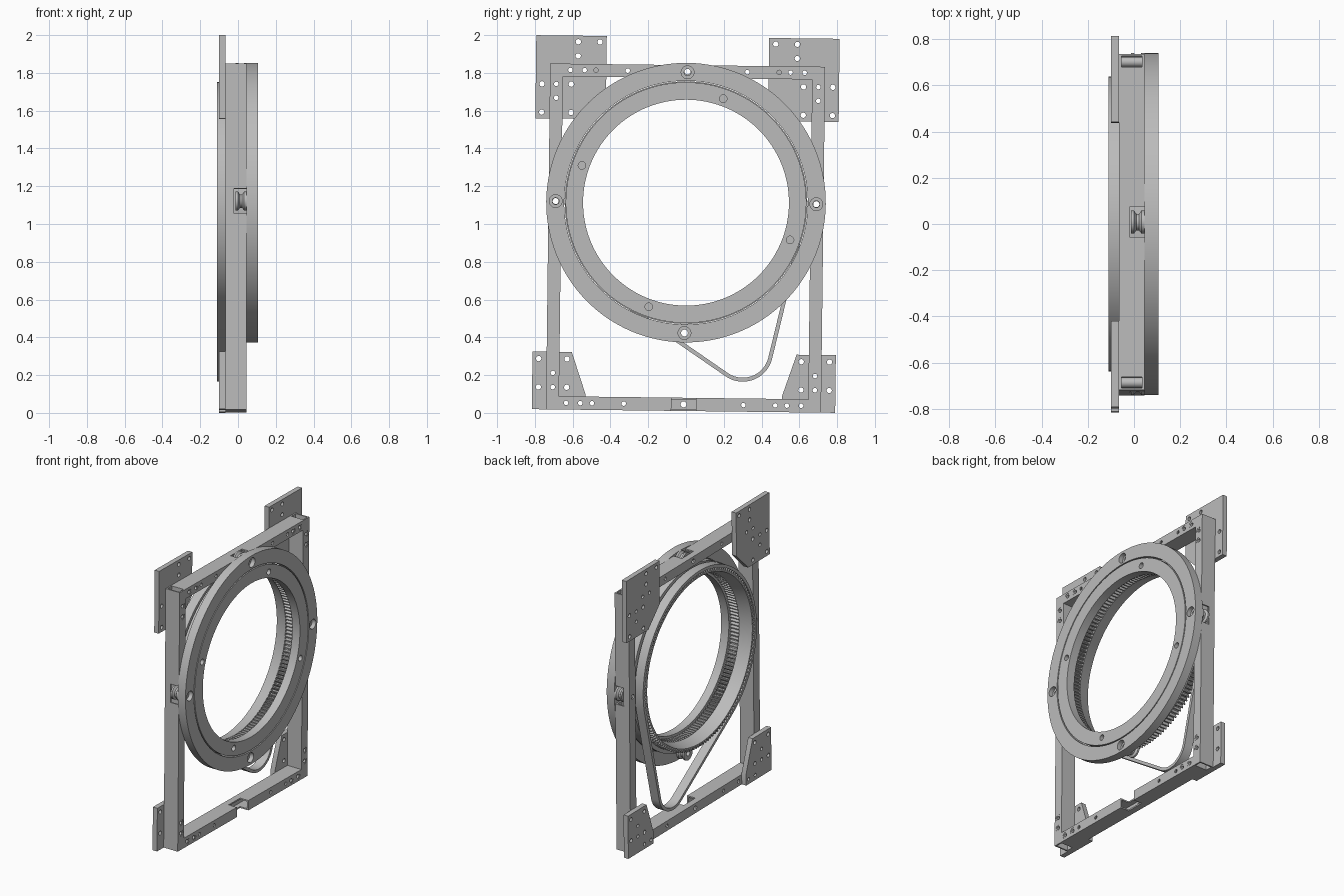
import bpy, bmesh
from math import sin, cos, pi, atan2, acos, hypot, radians
from mathutils import Matrix

if "Cube" in bpy.data.objects:
    bpy.data.objects.remove(bpy.data.objects["Cube"], do_unlink=True)

grey = bpy.data.materials.new("plain_grey")
grey.use_nodes = True
grey.diffuse_color = (0.5, 0.5, 0.5, 1)
grey.node_tree.nodes["Principled BSDF"].inputs["Base Color"].default_value = (0.5, 0.5, 0.5, 1)

# Everything is built around the ring axis (x), in local y and z
CENTRE_Z, TILT = 1.113, -0.012
BACK, FRONT = -0.065, 0.045          # frame depth
OUT, IN, BASE, WALL = 0.728, 0.66, -1.103, 0.01


def make(name, bm):
    bmesh.ops.recalc_face_normals(bm, faces=bm.faces)
    me = bpy.data.meshes.new(name)
    bm.to_mesh(me)
    bm.free()
    ob = bpy.data.objects.new(name, me)
    bpy.context.scene.collection.objects.link(ob)
    return ob


def finish(ob):
    me = ob.data
    me.materials.clear()
    me.materials.append(grey)
    me.shade_smooth()
    me.set_sharp_from_angle(angle=radians(30))
    ob.location = (0, 0, CENTRE_Z)
    ob.rotation_euler = (TILT, 0, 0)


def prism(pts, x0, x1):
    bm = bmesh.new()
    a = [bm.verts.new((x0, y, z)) for y, z in pts]
    b = [bm.verts.new((x1, y, z)) for y, z in pts]
    bm.faces.new(a)
    bm.faces.new(b)
    for i in range(len(pts)):
        bm.faces.new((a[i - 1], a[i], b[i], b[i - 1]))
    return bm


def box(y0, y1, z0, z1, x0, x1):
    return prism([(y0, z0), (y1, z0), (y1, z1), (y0, z1)], x0, x1)


def band(outer, inner, x0, x1):
    # closed strip between two outlines with equal point counts
    bm = bmesh.new()
    loops = [[bm.verts.new((x, y, z)) for y, z in pts]
             for pts, x in ((outer, x0), (outer, x1), (inner, x1), (inner, x0))]
    for k in range(4):
        p, q = loops[k - 1], loops[k]
        for i in range(len(outer)):
            bm.faces.new((p[i - 1], p[i], q[i], q[i - 1]))
    return bm


def lathe(profile, spots=((0, 0),), seg=128):
    # closed (radius, x) profile spun about the x axis at each spot
    bm = bmesh.new()
    for cy, cz in spots:
        rings = [[bm.verts.new((x, cy + r * cos(2 * pi * i / seg), cz + r * sin(2 * pi * i / seg)))
                  for i in range(seg)] for r, x in profile]
        for k in range(len(rings)):
            p, q = rings[k - 1], rings[k]
            for i in range(seg):
                bm.faces.new((p[i - 1], p[i], q[i], q[i - 1]))
    return bm


def drills(spots, r, x0=-0.2, x1=0.2):
    bm = bmesh.new()
    for y, z in spots:
        m = Matrix.Translation(((x0 + x1) / 2, y, z)) @ Matrix.Rotation(pi / 2, 4, 'Y')
        bmesh.ops.create_cone(bm, cap_ends=True, segments=24, radius1=r, radius2=r,
                              depth=x1 - x0, matrix=m)
    return bm


def cut(ob, bm):
    tool = make("cutter", bm)
    tool.hide_render = True
    mod = ob.modifiers.new("cut", 'BOOLEAN')
    mod.operation, mod.solver, mod.object = 'DIFFERENCE', 'EXACT', tool
    deps = bpy.context.evaluated_depsgraph_get()
    me = bpy.data.meshes.new_from_object(ob.evaluated_get(deps))
    ob.modifiers.clear()
    ob.data = me
    bpy.data.objects.remove(tool, do_unlink=True)


def circle_spots(r, start=0.0):
    return [(r * cos(start + k * pi / 2), r * sin(start + k * pi / 2)) for k in range(4)]


# Bolt positions on one half of the frame
top_bolts = [(0.62, 0.695), (0.545, 0.695)]
post_bolts = [(0.694, 0.62), (0.694, 0.547), (0.694, -0.91), (0.694, -0.985)]
base_bolts = [(0.622, -1.068), (0.547, -1.068)]
bolts = top_bolts + post_bolts + base_bolts


def both(spots):
    return [(s * y, z) for s in (1, -1) for y, z in spots]


# Hollow frame bars with bolt holes and roller windows
NOTCH = 0.065
for side, name in ((1, "left_post"), (-1, "right_post")):
    lo, hi = sorted((side * IN, side * OUT))
    ob = make(name, box(lo, hi, BASE, OUT, BACK, FRONT))
    cut(ob, box(lo + WALL, hi - WALL, BASE - 1, OUT + 1, BACK + WALL, FRONT - WALL))
    cut(ob, drills([(side * y, z) for y, z in post_bolts], 0.022))
    cut(ob, drills([(side * 0.69, 0)], 0.016))
    cut(ob, box(lo - 0.01, hi + 0.01, -NOTCH, NOTCH, -0.02, 0.1))
    finish(ob)
for name, lo, hi, mine in (("top_bar", IN, OUT, top_bolts),
                           ("bottom_bar", BASE, -1.033, base_bolts)):
    mid = mine[0][1]
    ob = make(name, box(-IN, IN, lo, hi, BACK, FRONT))
    cut(ob, box(-1, 1, lo + WALL, hi - WALL, BACK + WALL, FRONT - WALL))
    cut(ob, drills(both(mine), 0.022))
    cut(ob, drills(both([(0.485, mid), (0.317, mid)]), 0.012))
    cut(ob, drills([(0, mid)], 0.016))
    cut(ob, box(-NOTCH, NOTCH, lo - 0.01, hi + 0.01, -0.02, 0.1))
    finish(ob)

# Bushings running through the bars
finish(make("bolt_bushings", lathe([(0.022, BACK), (0.022, 0.043), (0.012, 0.043), (0.012, BACK)],
                                   both(bolts), 24)))

# Corner mounting plates
top_shape = [(0.43, 0.877), (0.803, 0.877), (0.803, 0.437), (0.56, 0.437), (0.43, 0.57)]
top_holes = [(0.58, 0.845), (0.465, 0.845), (0.58, 0.77), (0.77, 0.62), (0.615, 0.62),
             (0.77, 0.47), (0.615, 0.47)]
low_shape = [(0.803, BASE), (0.803, -0.798), (0.595, -0.798), (0.52, -1.02), (0.52, BASE)]
low_holes = [(0.77, -0.835), (0.62, -0.835), (0.77, -0.985), (0.62, -0.985)]
for side, word in ((1, "left"), (-1, "right")):
    for level, shape, holes in (("upper", top_shape, top_holes), ("lower", low_shape, low_holes)):
        ob = make(level + "_" + word + "_plate", prism([(side * y, z) for y, z in shape], -0.1, BACK))
        cut(ob, drills([(side * y, z) for y, z in holes], 0.014))
        cut(ob, drills([(side * y, z) for y, z in bolts], 0.012))
        finish(ob)

# Fixed outer ring with counterbored bolt holes
ob = make("outer_ring", lathe([(0.74, FRONT), (0.74, 0.105), (0.645, 0.105), (0.645, FRONT)]))
cut(ob, drills(circle_spots(0.69), 0.034, 0.075, 0.2))
cut(ob, drills(circle_spots(0.69), 0.018))
finish(ob)

# Turning inner ring
ob = make("inner_ring", lathe([(0.637, FRONT), (0.637, 0.105), (0.545, 0.105), (0.545, FRONT)]))
cut(ob, drills(circle_spots(0.585, radians(71)), 0.02, 0.06, 0.2))
finish(ob)

# Grooved guide rollers behind the outer ring
finish(make("guide_rollers", lathe([(0.05, -0.012), (0.05, 0), (0.036, 0.01), (0.036, 0.022),
                                    (0.05, 0.032), (0.05, FRONT), (0.018, FRONT), (0.018, -0.012)],
                                   circle_spots(0.69), 40)))

# Ring hub with a flared rear opening
finish(make("ring_hub", lathe([(0.598, -0.108), (0.598, -0.035), (0.642, -0.03), (0.642, FRONT),
                               (0.59, FRONT), (0.582, -0.02), (0.565, -0.022), (0.59, -0.108)])))

# Toothed rings: inner teeth by the front ring, outer teeth under the belt
TEETH = 144
angles = [2 * pi * i / (4 * TEETH) for i in range(4 * TEETH)]


def round_outline(low, high):
    return [((low, low, high, high)[i % 4] * cos(a), (low, low, high, high)[i % 4] * sin(a))
            for i, a in enumerate(angles)]


finish(make("inner_teeth", band(round_outline(0.6, 0.6), round_outline(0.56, 0.583), -0.02, FRONT)))
finish(make("belt_pulley_teeth", band(round_outline(0.598, 0.617), round_outline(0.594, 0.594),
                                      -0.108, -0.04)))

# Drive belt around the hub and a small pulley position
py, pz, R, r = 0.31, -0.784, 0.638, 0.16
phi, beta = atan2(pz, py), acos((R - r) / hypot(py, pz))


def belt_outline(inset):
    pts = []
    for i in range(97):
        a = phi + beta + (2 * pi - 2 * beta) * i / 96
        pts.append(((R - inset) * cos(a), (R - inset) * sin(a)))
    for i in range(33):
        a = phi - beta + 2 * beta * i / 32
        pts.append((py + (r - inset) * cos(a), pz + (r - inset) * sin(a)))
    return pts


finish(make("drive_belt", band(belt_outline(0), belt_outline(0.021), -0.11, -0.045)))
